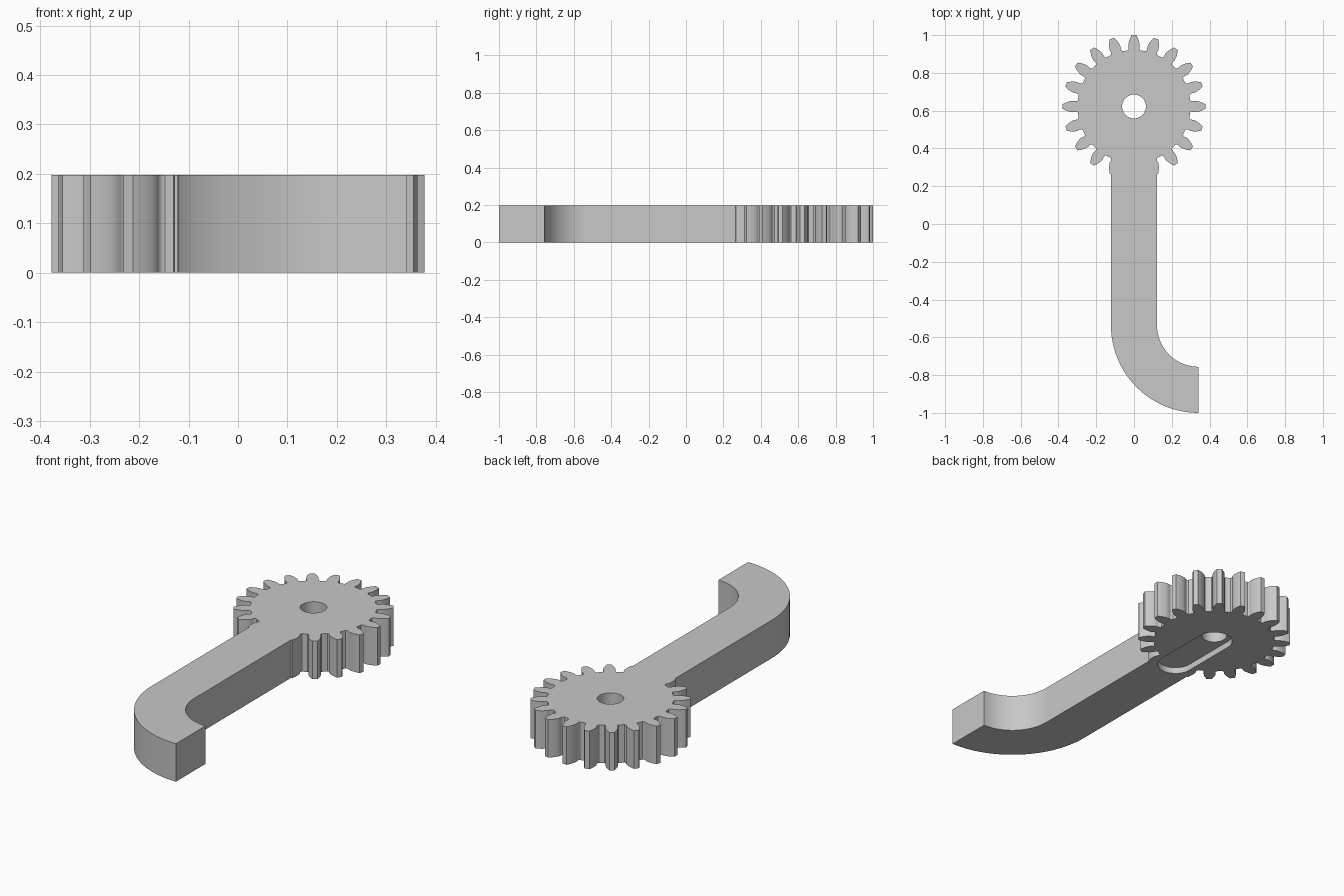
import bpy, bmesh
from math import pi, sin, cos, tan, acos, radians

old = bpy.data.objects.get("Cube")
if old:
    bpy.data.objects.remove(old, do_unlink=True)

THICK = 0.198
GEAR_Y, TEETH, TIP_R, PITCH_R = 0.622, 20, 0.378, 0.344
BASE_R = PITCH_R * cos(radians(20))
ARM_HALF, END_X = 0.122, 0.342

grey = bpy.data.materials.new("light grey")
grey.use_nodes = True
grey.diffuse_color = (0.58, 0.58, 0.58, 1)
grey.node_tree.nodes["Principled BSDF"].inputs["Base Color"].default_value = (0.58, 0.58, 0.58, 1)


def prism(name, outline, z0, z1):
    """Extrude a flat counter-clockwise outline from z0 to z1."""
    bm = bmesh.new()
    face = bm.faces.new([bm.verts.new((x, y, z0)) for x, y in outline])
    new = bmesh.ops.extrude_face_region(bm, geom=[face])["geom"]
    bmesh.ops.translate(bm, vec=(0, 0, z1 - z0),
                        verts=[v for v in new if isinstance(v, bmesh.types.BMVert)])
    bmesh.ops.recalc_face_normals(bm, faces=bm.faces)
    mesh = bpy.data.meshes.new(name)
    bm.to_mesh(mesh)
    bm.free()
    mesh.materials.append(grey)
    obj = bpy.data.objects.new(name, mesh)
    bpy.context.collection.objects.link(obj)
    return obj


def arc(cx, cy, r, a0, a1, n):
    """Points along an arc, angles in degrees."""
    return [(cx + r * cos(radians(a0 + (a1 - a0) * i / n)),
             cy + r * sin(radians(a0 + (a1 - a0) * i / n))) for i in range(n + 1)]


def involute(a):
    return tan(a) - a


def flank():
    """(radius, half angle) of one tooth side, root to tip."""
    pts = [(0.299, 0.112), (0.302, 0.099), (0.307, 0.091), (0.314, 0.089)]
    for i in range(7):
        r = BASE_R + (TIP_R - BASE_R) * i / 6
        half = pi / (2 * TEETH) + involute(radians(20)) - involute(acos(BASE_R / r))
        pts.append((r, half))
    return pts


# Gear rim, leaving out the part that runs into the arm
side = flank()
rim = []
for k in range(1, TEETH):
    mid = -pi / 2 + k * 2 * pi / TEETH
    rising = [(r, mid - h) for r, h in side]
    falling = [(r, mid + h) for r, h in reversed(side)]
    if k == 1:
        rising = []
    if k == TEETH - 1:
        falling = []
    rim += rising + falling
outline = [(r * cos(a), GEAR_Y + r * sin(a)) for r, a in rim]

# Straight arm and quarter-circle hook
bend_r = END_X + ARM_HALF
bend_y = -1 + bend_r
outline.append((-ARM_HALF, 0.264))
outline += arc(END_X, bend_y, bend_r, 180, 270, 32)
outline += arc(END_X, bend_y, END_X - ARM_HALF, 270, 180, 32)
outline.append((ARM_HALF, 0.264))
body = prism("gear_lever", outline, 0, THICK)

# Shaft hole, and shallow keyway slot on the underside
hole = prism("hole_cutter", arc(0, GEAR_Y, 0.063, 0, 360, 48)[:-1], -0.1, 0.3)
slot = prism("slot_cutter", arc(0, GEAR_Y, 0.09, 0, 180, 24)
             + arc(0, GEAR_Y - 0.3, 0.09, 180, 360, 24), -0.1, 0.033)

bpy.ops.object.select_all(action='DESELECT')
body.select_set(True)
bpy.context.view_layer.objects.active = body
for cutter in (hole, slot):
    cutter.hide_render = True
    mod = body.modifiers.new(cutter.name, 'BOOLEAN')
    mod.operation, mod.solver, mod.object = 'DIFFERENCE', 'EXACT', cutter
    bpy.ops.object.modifier_apply(modifier=mod.name)
    bpy.data.objects.remove(cutter, do_unlink=True)
bpy.ops.object.shade_smooth_by_angle(angle=radians(30))
